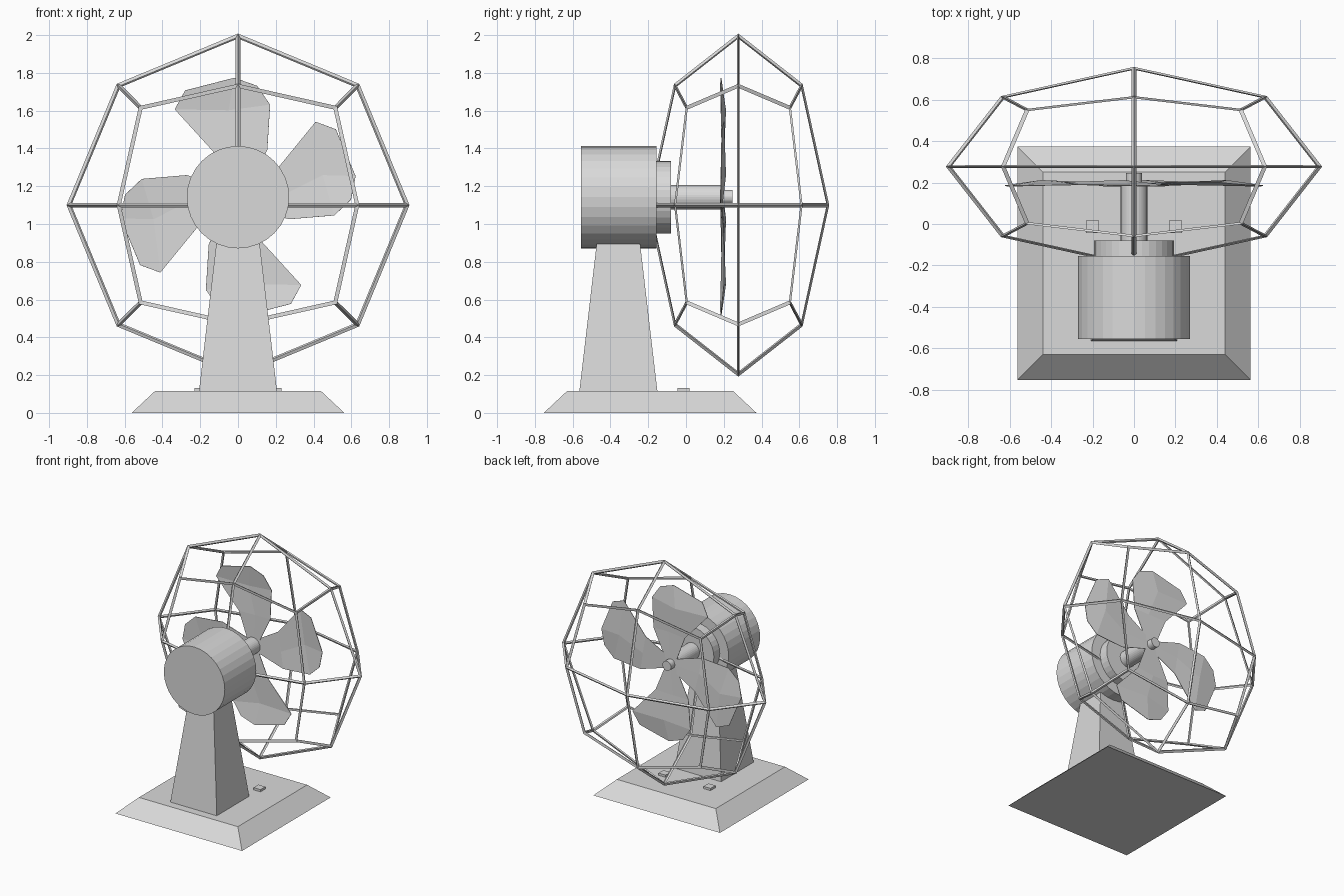
import bpy
import bmesh
import math
from mathutils import Matrix, Vector

cube = bpy.data.objects.get("Cube")
if cube:
    bpy.data.objects.remove(cube, do_unlink=True)

# One light grey for the whole fan
GREY = (0.7, 0.7, 0.7, 1.0)
grey = bpy.data.materials.new("light_grey")
grey.use_nodes = True
grey.diffuse_color = GREY
grey.node_tree.nodes["Principled BSDF"].inputs["Base Color"].default_value = GREY


def make_object(name, bm):
    mesh = bpy.data.meshes.new(name)
    bm.to_mesh(mesh)
    bm.free()
    mesh.materials.append(grey)
    obj = bpy.data.objects.new(name, mesh)
    bpy.context.collection.objects.link(obj)
    return obj


def frustum(name, y, z0, z1, bottom, top, x=0):
    """Tapered block; bottom and top are half sizes in x and y."""
    bm = bmesh.new()
    bmesh.ops.create_cube(bm, size=2)
    for v in bm.verts:
        half, z = (top, z1) if v.co.z > 0 else (bottom, z0)
        v.co = (x + v.co.x * half[0], y + v.co.y * half[1], z)
    return make_object(name, bm)


AXLE_Z = 1.142


def drum(name, radius, y0, y1, sides=32):
    """Cylinder along y on the axle."""
    bm = bmesh.new()
    place = Matrix.Translation((0, (y0 + y1) / 2, AXLE_Z)) @ Matrix.Rotation(math.pi / 2, 4, "X")
    bmesh.ops.create_cone(bm, cap_ends=True, segments=sides, radius1=radius,
                          radius2=radius, depth=y1 - y0, matrix=place)
    return make_object(name, bm)


# Stand
frustum("base", -0.19, 0, 0.115, (0.563, 0.563), (0.44, 0.44))
frustum("column", -0.358, 0.11, 0.895, (0.207, 0.207), (0.115, 0.115))
for side, x in (("left", 0.2), ("right", -0.2)):
    frustum(side + "_button", -0.013, 0.11, 0.133, (0.031, 0.031), (0.031, 0.031), x)

# Motor and axle
drum("motor_housing", 0.271, -0.555, -0.155)
drum("motor_collar", 0.192, -0.16, -0.08)
drum("axle", 0.064, -0.09, 0.19)
drum("hub_cap", 0.038, 0.18, 0.245)

# Blades: rows of left edge, crease and right edge, from root to tip
ROWS = [
    [(-0.035, 0.19, 0), (0, 0.195, 0), (0.035, 0.19, 0)],
    [(-0.13, 0.2, 0.24), (0.02, 0.19, 0.25), (0.155, 0.19, 0.25)],
    [(-0.335, 0.2, 0.465), (-0.05, 0.21, 0.46), (0.17, 0.185, 0.49)],
    [(-0.28, 0.19, 0.565), (-0.02, 0.185, 0.632), (0.1, 0.182, 0.59)],
]
for number, degrees in enumerate((0, 81.6, 180, 261.6)):
    bm = bmesh.new()
    turn = Matrix.Translation((0, 0, AXLE_Z)) @ Matrix.Rotation(math.radians(degrees), 4, "Y")
    grid = [[bm.verts.new(turn @ Vector(p)) for p in row] for row in ROWS]
    for low, high in zip(grid, grid[1:]):
        for i in range(2):
            bm.faces.new((low[i], low[i + 1], high[i + 1], high[i]))
    blade = make_object(f"blade_{number + 1}", bm)
    solid = blade.modifiers.new("thickness", "SOLIDIFY")
    solid.thickness = 0.004
    solid.offset = 0

# Wire cage: a once-divided cube pushed out to a sphere, flattened along y
bm = bmesh.new()
bmesh.ops.create_cube(bm, size=2)
bmesh.ops.subdivide_edges(bm, edges=bm.edges[:], cuts=1, use_grid_fill=True)
for v in bm.verts:
    v.co = v.co.normalized() * 0.895
cage = make_object("cage", bm)
cage.location = (0, 0.277, 1.1)
cage.scale = (1, 0.53, 1)
wire = cage.modifiers.new("wire", "WIREFRAME")
wire.thickness = 0.026
wire.offset = 0
